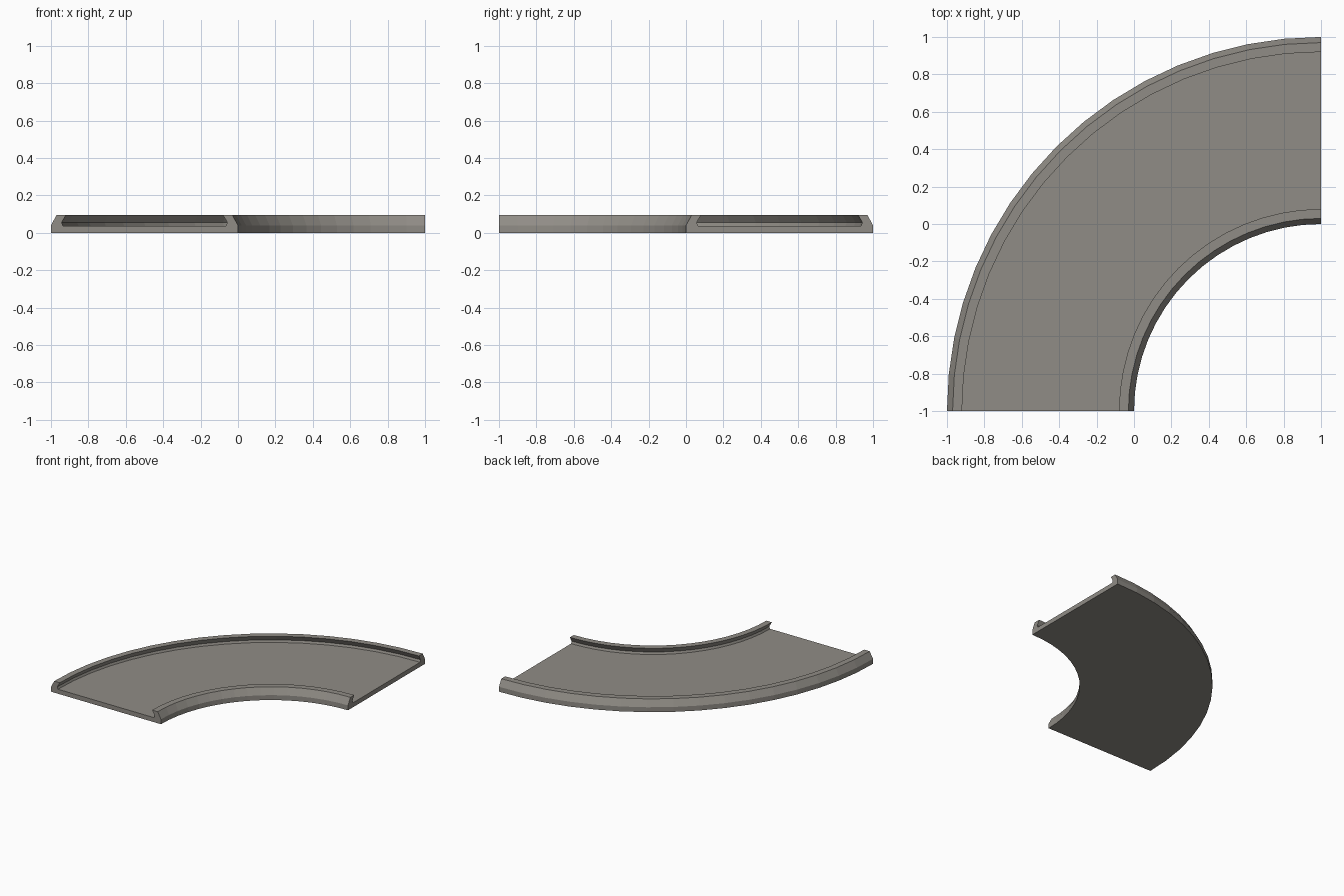
import bpy, bmesh, math

if "Cube" in bpy.data.objects:
    bpy.data.objects.remove(bpy.data.objects["Cube"])

# Quarter-turn channel: one cross-section swept about the corner (1, -1)
CENTRE = (1.0, -1.0)
STEPS = 16

# Inner half of the cross-section (offset from inner radius, height)
half = [(0, 0), (0, 0.04), (0.03, 0.095), (0.08, 0.095), (0.057, 0.055), (0.064, 0.037)]
profile = [(1 + o, z) for o, z in half] + [(2 - o, z) for o, z in reversed(half)]

stone = bpy.data.materials.new("warm grey")
stone.diffuse_color = (0.28, 0.264, 0.238, 1)
stone.use_nodes = True
stone.node_tree.nodes["Principled BSDF"].inputs["Base Color"].default_value = stone.diffuse_color

bm = bmesh.new()
rings = []
for i in range(STEPS + 1):
    a = math.pi / 2 + math.pi / 2 * i / STEPS
    rings.append([bm.verts.new((CENTRE[0] + r * math.cos(a),
                                CENTRE[1] + r * math.sin(a), z)) for r, z in profile])

# Swept skin
n = len(profile)
for r0, r1 in zip(rings, rings[1:]):
    for j in range(n):
        k = (j + 1) % n
        bm.faces.new((r0[j], r0[k], r1[k], r1[j]))

# End caps: two rails and the floor slab between them
for ring in (rings[0], rings[-1]):
    bm.faces.new(ring[1:6])
    bm.faces.new(ring[6:11])
    bm.faces.new((ring[0], ring[1], ring[5], ring[6], ring[10], ring[11]))

bmesh.ops.recalc_face_normals(bm, faces=bm.faces)
mesh = bpy.data.meshes.new("curved_channel")
bm.to_mesh(mesh)
bm.free()
mesh.materials.append(stone)
obj = bpy.data.objects.new("curved_channel", mesh)
bpy.context.collection.objects.link(obj)
